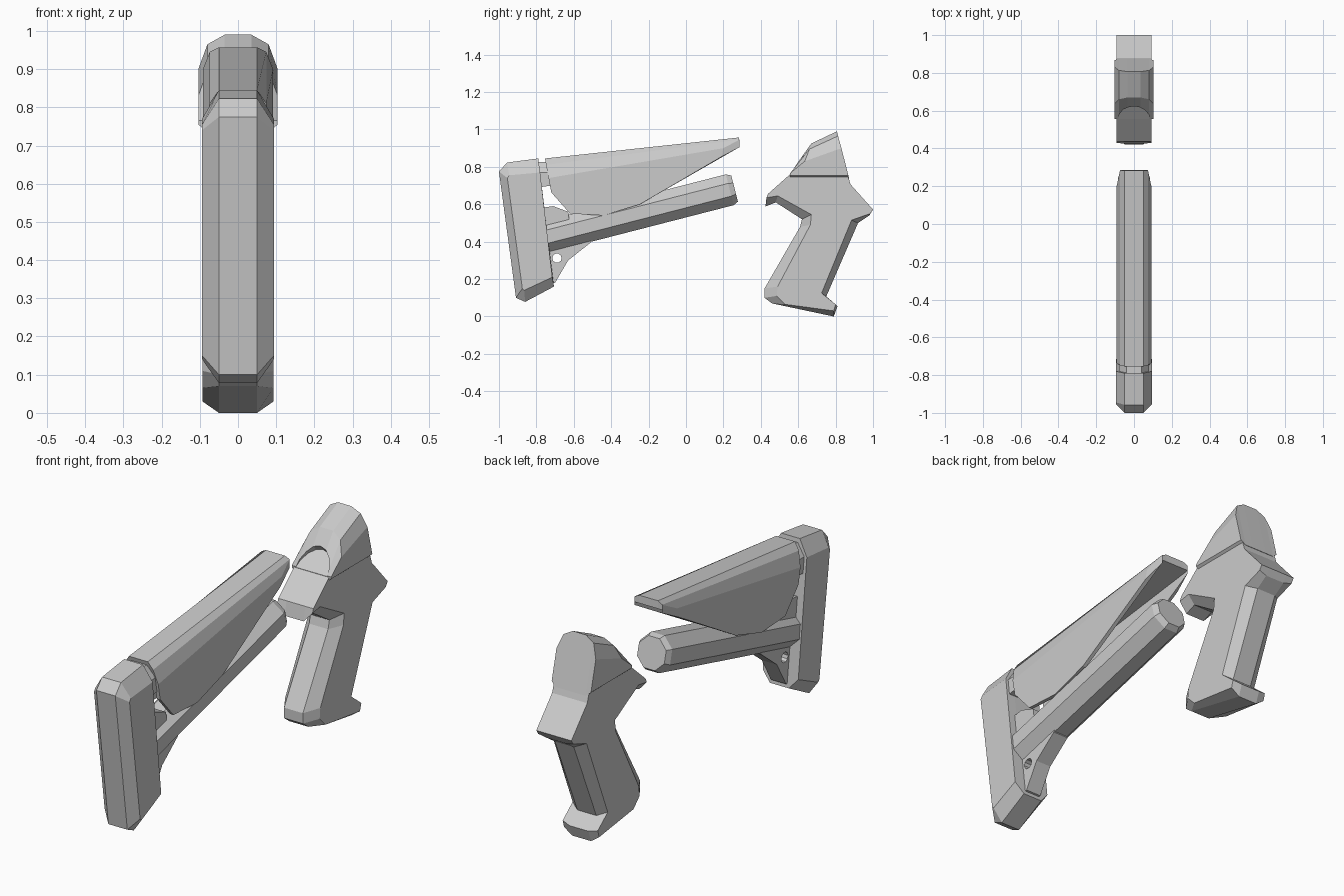
import bpy, bmesh, math
from mathutils import Matrix

if "Cube" in bpy.data.objects:
    bpy.data.objects.remove(bpy.data.objects["Cube"])


def finish(name, bm):
    bmesh.ops.recalc_face_normals(bm, faces=bm.faces[:])
    me = bpy.data.meshes.new(name)
    bm.to_mesh(me)
    bm.free()
    ob = bpy.data.objects.new(name, me)
    bpy.context.collection.objects.link(ob)
    return ob


def loft(name, rings):
    """Join rings of equal length with quads and cap both ends."""
    bm = bmesh.new()
    vs = [[bm.verts.new(p) for p in r] for r in rings]
    n = len(rings[0])
    for a, b in zip(vs, vs[1:]):
        for i in range(n):
            j = (i + 1) % n
            bm.faces.new((a[i], a[j], b[j], b[i]))
    bm.faces.new(vs[0][::-1])
    bm.faces.new(vs[-1])
    return finish(name, bm)


def layered(name, layers):
    """Side profiles (y, z) at growing half widths, mirrored across x = 0."""
    full = [(-x, p) for x, p in reversed(layers)] + list(layers)
    return loft(name, [[(x, y, z) for y, z in p] for x, p in full])


def cut(ob, matrix, radius, depth, segments):
    bm = bmesh.new()
    bmesh.ops.create_cone(bm, cap_ends=True, segments=segments, radius1=radius,
                          radius2=radius, depth=depth, matrix=matrix)
    cutter = finish("cutter", bm)
    cutter.hide_render = True
    mod = ob.modifiers.new("cut", 'BOOLEAN')
    mod.operation = 'DIFFERENCE'
    mod.solver = 'EXACT'
    mod.object = cutter
    bpy.context.view_layer.objects.active = ob
    bpy.ops.object.modifier_apply(modifier=mod.name)
    bpy.data.objects.remove(cutter)


# Butt pad with chamfered rim
layered("butt_pad", [
    (0.05, [(-1, .775), (-.957, .823), (-.79, .845), (-.706, .16), (-.86, .078), (-.909, .10)]),
    (0.094, [(-.955, .74), (-.945, .755), (-.78, .77), (-.715, .21), (-.865, .14), (-.875, .15)])])

# Cheek rest: hollow underneath, chamfered along the top
roof = [(.285, .92), (-.246, .85), (-.44, .82), (-.62, .79), (-.735, .775)]
skirt = [(.285, .905), (-.246, .60), (-.44, .54), (-.62, .55), (-.72, .663)]
mid = [(-.748, .81), (.285, .945)]
layered("cheek_rest", [
    (0.05, [(-.754, .845), (.283, .957)] + roof),
    (0.074, mid + roof),
    (0.074, mid + skirt),
    (0.092, [(-.735, .74), (.20, .90), (.19, .855)] + skirt[1:])])

# Webs joining the pad, cheek rest and tube
layered("upper_bridge", [
    (0.04, [(-.80, .825), (-.74, .825), (-.72, .70), (-.79, .69)]),
    (0.08, [(-.80, .77), (-.735, .77), (-.72, .70), (-.79, .69)])])
web = [(-.78, .58), (-.71, .59), (-.63, .56), (-.62, .48), (-.76, .43)]
layered("middle_bridge", [(0.03, web), (0.06, web)])
gus = [(-.74, .40), (-.50, .43), (-.51, .395), (-.63, .30), (-.70, .18), (-.74, .17)]
gusset = layered("lower_gusset", [(0.02, gus), (0.04, gus)])
cut(gusset, Matrix.Translation((0, -.69, .312)) @ Matrix.Rotation(math.pi / 2, 4, 'Y'),
    0.025, 0.3, 10)

# Octagonal tube
rings = []
for t, r in ((-.03, .092), (.995, .092), (1.022, .078)):
    rings.append([(r * math.cos(math.radians(22.5 + 45 * i)), t,
                   r * math.sin(math.radians(22.5 + 45 * i))) for i in range(8)])
tube = loft("tube", rings)
tube.location = (0, -.73, .43)
tube.rotation_euler.x = math.radians(14.4)

# Grip: front tongue, rear spur and chamfered handle in one body
spine = [(.438, .655), (.556, .76), (.866, .75), (.88, .706), (1.0, .572)]
layered("grip", [
    (0.05, spine + [(.98, .54), (.92, .50), (.75, .107), (.81, .055), (.79, 0),
                    (.46, .07), (.42, .10), (.42, .15), (.61, .48), (.62, .52),
                    (.48, .61), (.425, .588)]),
    (0.093, spine + [(.985, .55), (.885, .515), (.725, .125), (.80, .065), (.79, .03),
                     (.53, .065), (.485, .11), (.49, .16), (.665, .49), (.67, .545),
                     (.49, .645), (.43, .635)])])

# Domed socket above the grip with an arched recess in its front
dome = layered("grip_socket", [
    (0.035, [(.807, .99), (.67, .925), (.556, .765), (.556, .735), (.873, .735)]),
    (0.08, [(.813, .965), (.66, .895), (.556, .765), (.556, .735), (.873, .735)]),
    (0.104, [(.831, .90), (.635, .83), (.556, .765), (.556, .755), (.868, .755)])])
slope = math.radians(40)
cut(dome, Matrix.Translation((0, .548, .755)) @ Matrix.Rotation(slope, 4, 'X')
    @ Matrix.Diagonal((.085, .125, 1, 1)) @ Matrix.Translation((0, 0, .15)), 1, 0.3, 16)
